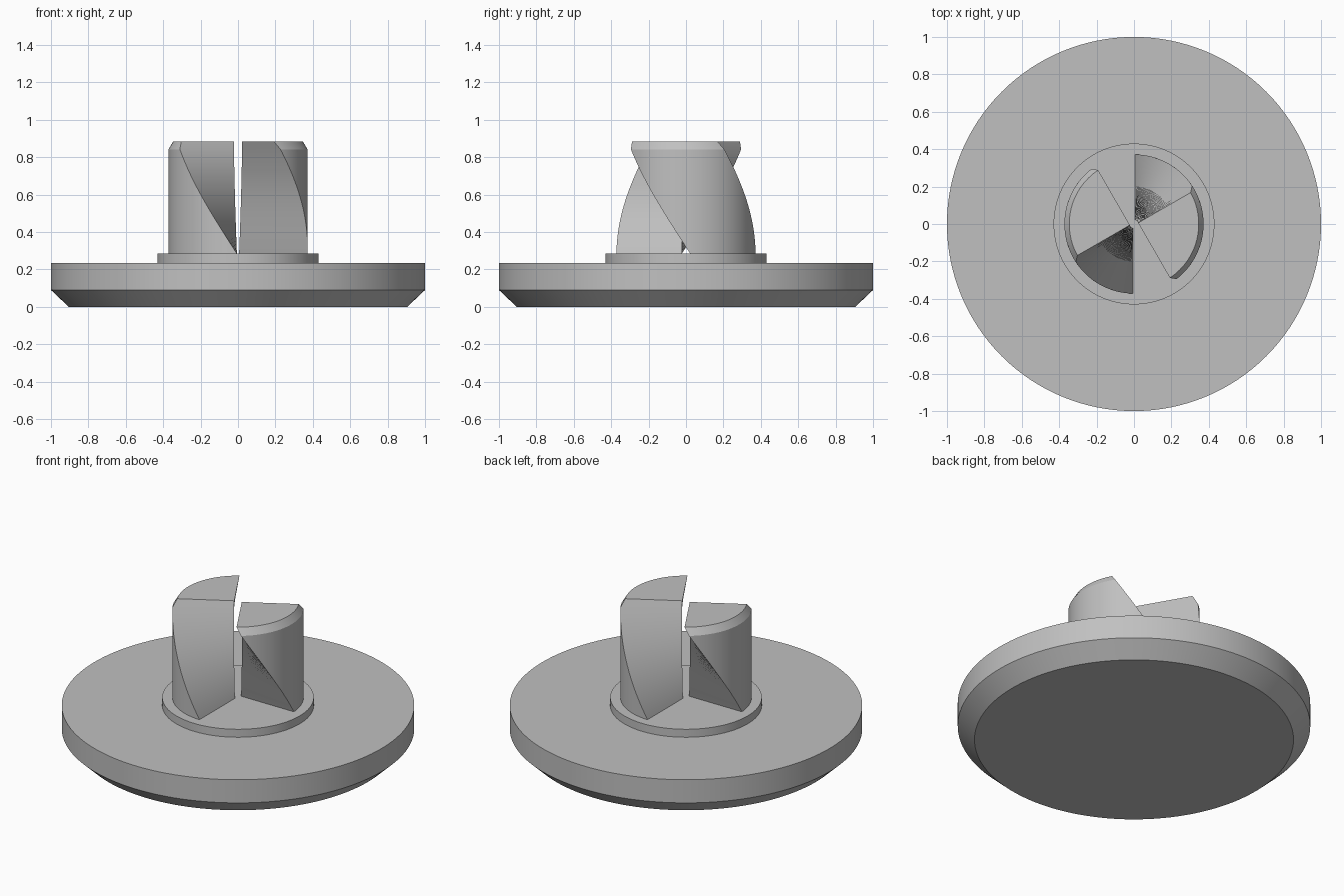
import bpy, bmesh
from math import sin, cos, asin, pi, radians

cube = bpy.data.objects.get("Cube")
if cube:
    bpy.data.objects.remove(cube, do_unlink=True)

steel = bpy.data.materials.new("plain grey")
steel.use_nodes = True
GREY = (0.53, 0.53, 0.53, 1)
steel.diffuse_color = GREY
steel.node_tree.nodes["Principled BSDF"].inputs["Base Color"].default_value = GREY


def loft(name, rings, sharp=25):
    """Skin a stack of closed rings and cap both ends."""
    bm = bmesh.new()
    rows = [[bm.verts.new(p) for p in ring] for ring in rings]
    n = len(rows[0])
    for low, high in zip(rows, rows[1:]):
        for i in range(n):
            j = (i + 1) % n
            bm.faces.new((low[i], low[j], high[j], high[i]))
    bm.faces.new(rows[0][::-1])
    bm.faces.new(rows[-1])
    mesh = bpy.data.meshes.new(name)
    bm.to_mesh(mesh)
    bm.free()
    mesh.materials.append(steel)
    obj = bpy.data.objects.new(name, mesh)
    bpy.context.collection.objects.link(obj)
    bpy.ops.object.select_all(action='DESELECT')
    obj.select_set(True)
    bpy.context.view_layer.objects.active = obj
    bpy.ops.object.shade_smooth_by_angle(angle=radians(sharp))
    return obj


def circle(r, z, n=128):
    return [(r * cos(2 * pi * i / n), r * sin(2 * pi * i / n), z) for i in range(n)]


# Disc with chamfered lower rim, and the raised collar on it
loft("base_disc", [circle(0.905, 0), circle(1, 0.09), circle(1, 0.235)])
loft("collar", [circle(0.43, 0.23), circle(0.43, 0.285)])

# Twisted quarter-sector jaws with a chamfered top rim
FLOOR, SHOULDER, TOP = 0.285, 0.842, 0.885
UNDERCUT_GAP, RAMP_GAP = 0.022, 0.006


def jaw_section(z, r, turn, n=32):
    a = turn - radians(60) * (z - FLOOR) / (TOP - FLOOR)
    corner = (RAMP_GAP * cos(a) - UNDERCUT_GAP * sin(a),
              RAMP_GAP * sin(a) + UNDERCUT_GAP * cos(a), z)
    start = a + asin(UNDERCUT_GAP / r)
    end = a + pi / 2 - asin(RAMP_GAP / r)
    arc = [start + (end - start) * i / n for i in range(n + 1)]
    return [corner] + [(r * cos(t), r * sin(t), z) for t in arc]


for name, turn in (("left_jaw", 0), ("right_jaw", pi)):
    steps = 32
    rings = [jaw_section(FLOOR + (SHOULDER - FLOOR) * i / steps, 0.372, turn)
             for i in range(steps + 1)]
    rings += [jaw_section((SHOULDER + TOP) / 2, 0.359, turn),
              jaw_section(TOP, 0.346, turn)]
    loft(name, rings)
